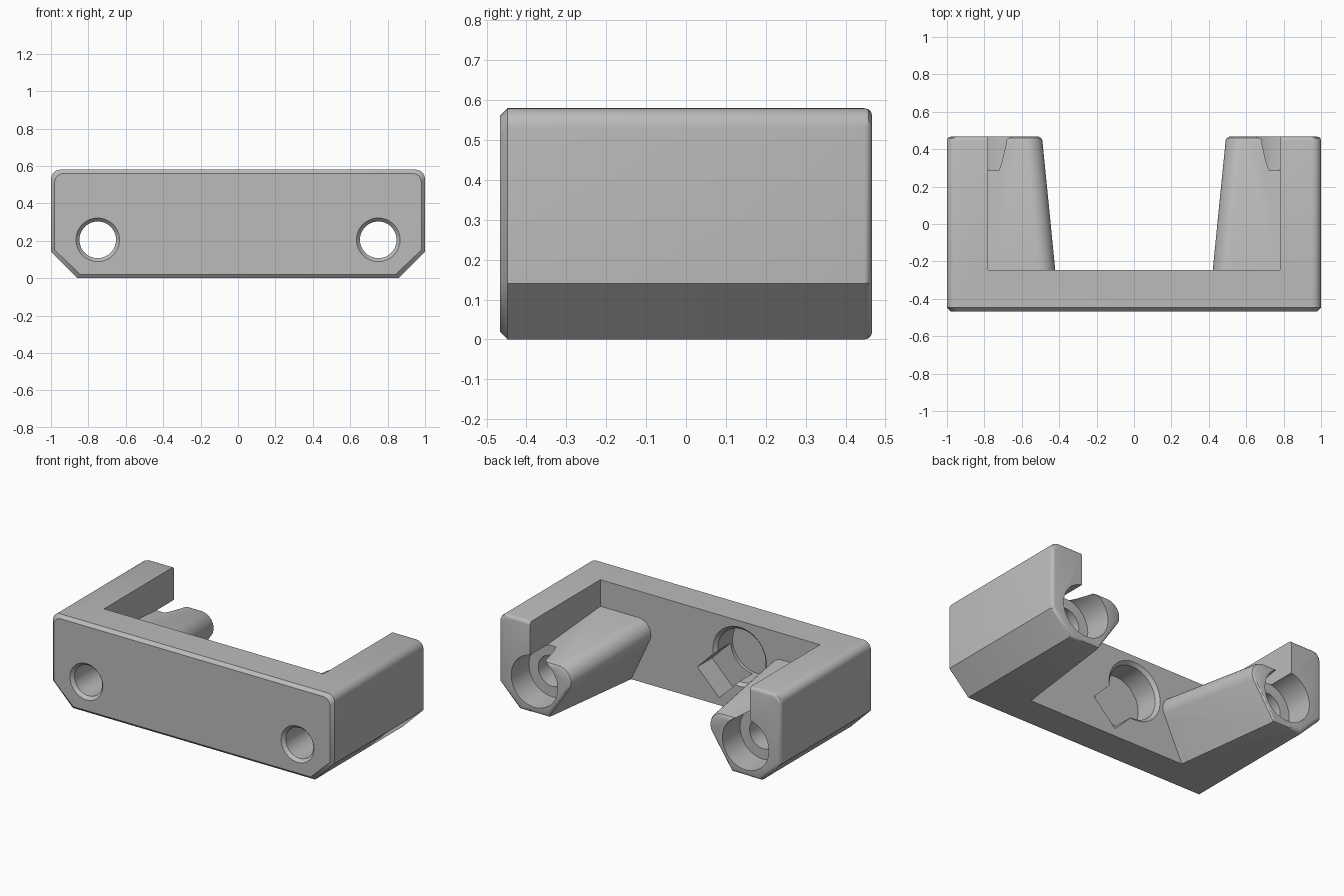
import bpy, bmesh, math

if "Cube" in bpy.data.objects:
    bpy.data.objects.remove(bpy.data.objects["Cube"])

grey = bpy.data.materials.new("plain grey")
grey.use_nodes = True
COLOUR = (0.5, 0.5, 0.5, 1)
grey.diffuse_color = COLOUR
grey.node_tree.nodes["Principled BSDF"].inputs["Base Color"].default_value = COLOUR


def loft(name, rings):
    """Skin closed (x, z) outlines placed at successive y positions."""
    bm = bmesh.new()
    loops = [[bm.verts.new((x, y, z)) for x, z in pts] for y, pts in rings]
    n = len(loops[0])
    for a, b in zip(loops, loops[1:]):
        for i in range(n):
            j = (i + 1) % n
            bm.faces.new((a[i], a[j], b[j], b[i]))
    bm.faces.new(loops[0])
    bm.faces.new(loops[-1])
    bmesh.ops.recalc_face_normals(bm, faces=bm.faces)
    mesh = bpy.data.meshes.new(name)
    bm.to_mesh(mesh)
    bm.free()
    mesh.materials.append(grey)
    ob = bpy.data.objects.new(name, mesh)
    bpy.context.collection.objects.link(ob)
    return ob


def arc(cx, cz, r, start, end, n=8):
    angles = [math.radians(start + (end - start) * i / n) for i in range(n + 1)]
    return [(cx + r * math.cos(a), cz + r * math.sin(a)) for a in angles]


def circle(cx, cz, r, n=48):
    return arc(cx, cz, r, 0, 360, n)[:-1]


def shrink(pts, d):
    """Pull an outline in by d on every side of its bounding box."""
    xs, zs = zip(*pts)
    cx, cz = (min(xs) + max(xs)) / 2, (min(zs) + max(zs)) / 2
    kx = 1 - 2 * d / (max(xs) - min(xs))
    kz = 1 - 2 * d / (max(zs) - min(zs))
    return [(cx + (x - cx) * kx, cz + (z - cz) * kz) for x, z in pts]


def combine(target, tool, operation):
    mod = target.modifiers.new(tool.name, "BOOLEAN")
    mod.operation, mod.object, mod.solver = operation, tool, "EXACT"
    bpy.context.view_layer.objects.active = target
    bpy.ops.object.modifier_apply(modifier=mod.name)
    bpy.data.objects.remove(tool)


FRONT, BACK, WALL = -0.467, 0.467, -0.245
EDGE = 0.02

# Outer block with rounded top corners, cut lower corners and eased ends
outline = [(-0.86, 0), (0.86, 0), (1, 0.14)]
outline += arc(0.95, 0.53, 0.05, 0, 90) + arc(-0.95, 0.53, 0.05, 90, 180)
outline += [(-1, 0.14)]
rings = [(FRONT, shrink(outline, EDGE)), (FRONT + EDGE, outline)]
for a in (0, 30, 60, 90):
    t = math.radians(a)
    rings.append((BACK - EDGE + EDGE * math.sin(t),
                  shrink(outline, EDGE * (1 - math.cos(t)))))
bracket = loft("bracket", rings)

# Open space between the two arms
gap = [(-0.78, -1), (0.78, -1), (0.78, 1), (-0.78, 1)]
combine(bracket, loft("gap", [(WALL, gap), (1, gap)]), "DIFFERENCE")


def boss_outline(s, foot, nose, top):
    """Rounded screw boss section leaning inwards from the base."""
    r = 0.09
    pts = [(0.84, 0), (0.84, top)]
    pts += arc(nose + r, top - r, r, 90, 207, 12)
    pts += [(foot, 0)]
    return [(s * x, z) for x, z in pts]


# Tapered screw bosses and their stepped through holes
for s in (1, -1):
    root = boss_outline(s, 0.56, 0.42, 0.41)
    tip = boss_outline(s, 0.65, 0.49, 0.355)
    rings = [(WALL - 0.01, root), (BACK - EDGE, tip),
             (BACK - EDGE * 0.4, shrink(tip, EDGE * 0.25)),
             (BACK, shrink(tip, EDGE))]
    combine(bracket, loft("boss", rings), "UNION")
    steps = [(FRONT - 0.02, 0.135), (FRONT + 0.02, 0.098),
             (BACK - 0.18, 0.098), (BACK - 0.18, 0.165), (BACK + 0.1, 0.165)]
    hole = loft("screw_hole", [(y, circle(s * 0.75, 0.205, r)) for y, r in steps])
    combine(bracket, hole, "DIFFERENCE")

# Round blind pocket with a diagonal relief slot on the inner wall
PX, PZ = -0.21, 0.35
steps = [(WALL + 0.01, 0.2), (WALL - 0.02, 0.17), (WALL - 0.17, 0.17)]
pocket = loft("pocket", [(y, circle(PX, PZ, r)) for y, r in steps])
combine(bracket, pocket, "DIFFERENCE")
c = math.sqrt(0.5)
slot = [(PX + c * (u + v), PZ + c * (v - u))
        for u, v in ((0, -0.11), (0.316, -0.11), (0.316, 0.11), (0, 0.11))]
combine(bracket, loft("slot", [(WALL - 0.15, slot), (WALL + 0.03, slot)]), "DIFFERENCE")

# Smooth curved surfaces, keep hard edges
bpy.ops.object.select_all(action="DESELECT")
bracket.select_set(True)
bpy.context.view_layer.objects.active = bracket
bpy.ops.object.shade_smooth_by_angle(angle=math.radians(32))
